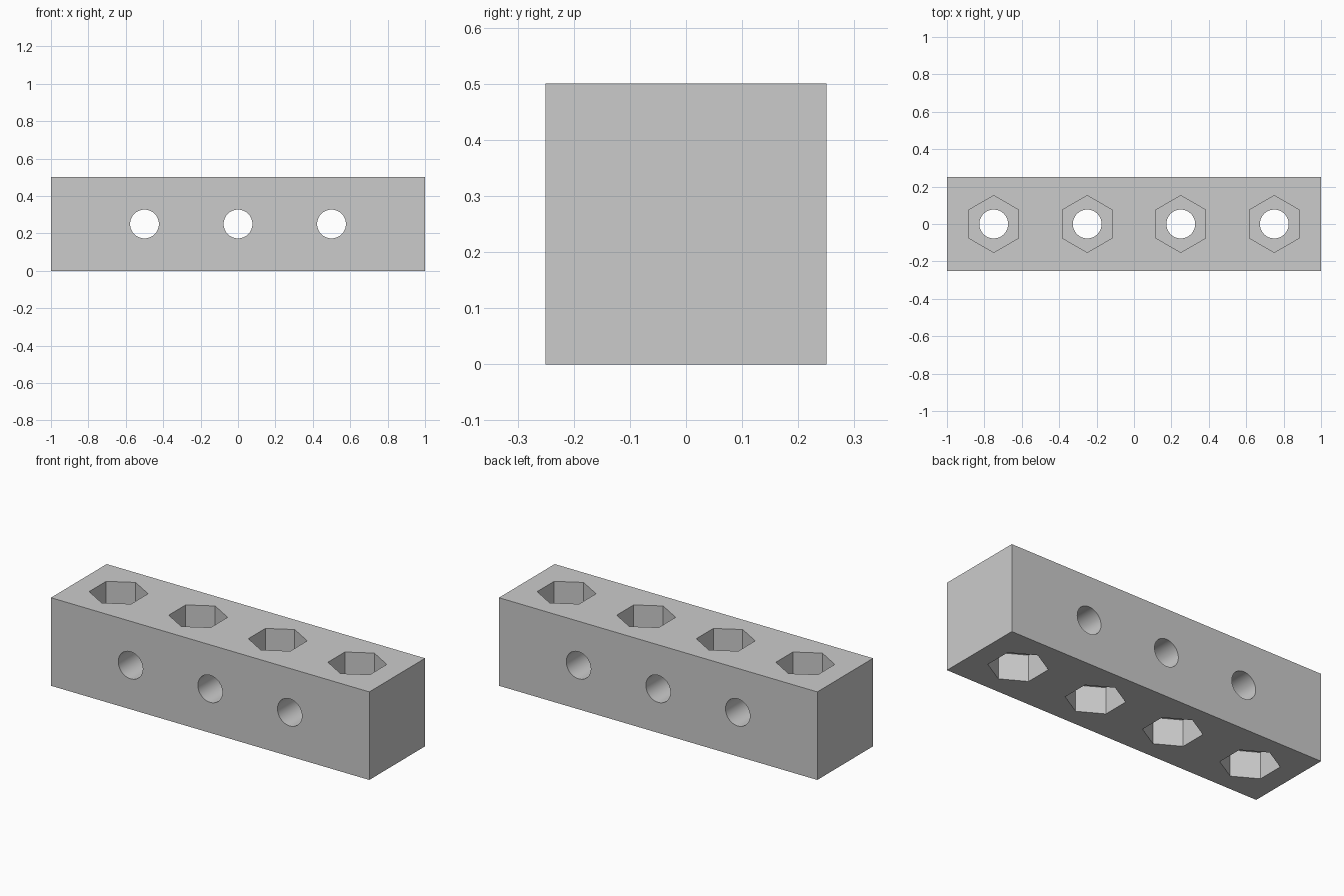
import bpy
import math

if "Cube" in bpy.data.objects:
    bpy.data.objects.remove(bpy.data.objects["Cube"])

HOLE_R, HEX_R, POCKET = 0.077, 0.152, 0.15
H = 0.5

# Main beam
bpy.ops.mesh.primitive_cube_add(size=1, location=(0, 0, H / 2))
beam = bpy.context.object
beam.name = "drilled_beam"
beam.scale = (2, 0.5, H)
bpy.ops.object.transform_apply(location=True, rotation=False, scale=True)


def cut(sides, radius, depth, location, rotation=(0, 0, 0)):
    """Subtract a prism from the beam, then discard the cutter."""
    bpy.ops.mesh.primitive_cylinder_add(vertices=sides, radius=radius, depth=depth,
                                        location=location, rotation=rotation)
    cutter = bpy.context.object
    cutter.name = "cutter"
    cutter.hide_render = True
    bpy.context.view_layer.objects.active = beam
    mod = beam.modifiers.new("cut", 'BOOLEAN')
    mod.operation = 'DIFFERENCE'
    mod.solver = 'EXACT'
    mod.object = cutter
    bpy.ops.object.modifier_apply(modifier=mod.name)
    bpy.data.objects.remove(cutter, do_unlink=True)


# Hexagonal pockets above and below, joined by round vertical bores
for x in (-0.75, -0.25, 0.25, 0.75):
    for z in (0, H):
        cut(6, HEX_R, 2 * POCKET, (x, 0, z))
    cut(48, HOLE_R, 0.3, (x, 0, H / 2))

# Round cross holes, front to back
for x in (-0.5, 0, 0.5):
    cut(48, HOLE_R, 0.8, (x, 0, H / 2), (math.pi / 2, 0, 0))

# Smooth bores, crisp edges elsewhere
bpy.ops.object.select_all(action='DESELECT')
beam.select_set(True)
bpy.context.view_layer.objects.active = beam
bpy.ops.object.shade_smooth_by_angle(angle=math.radians(30))
